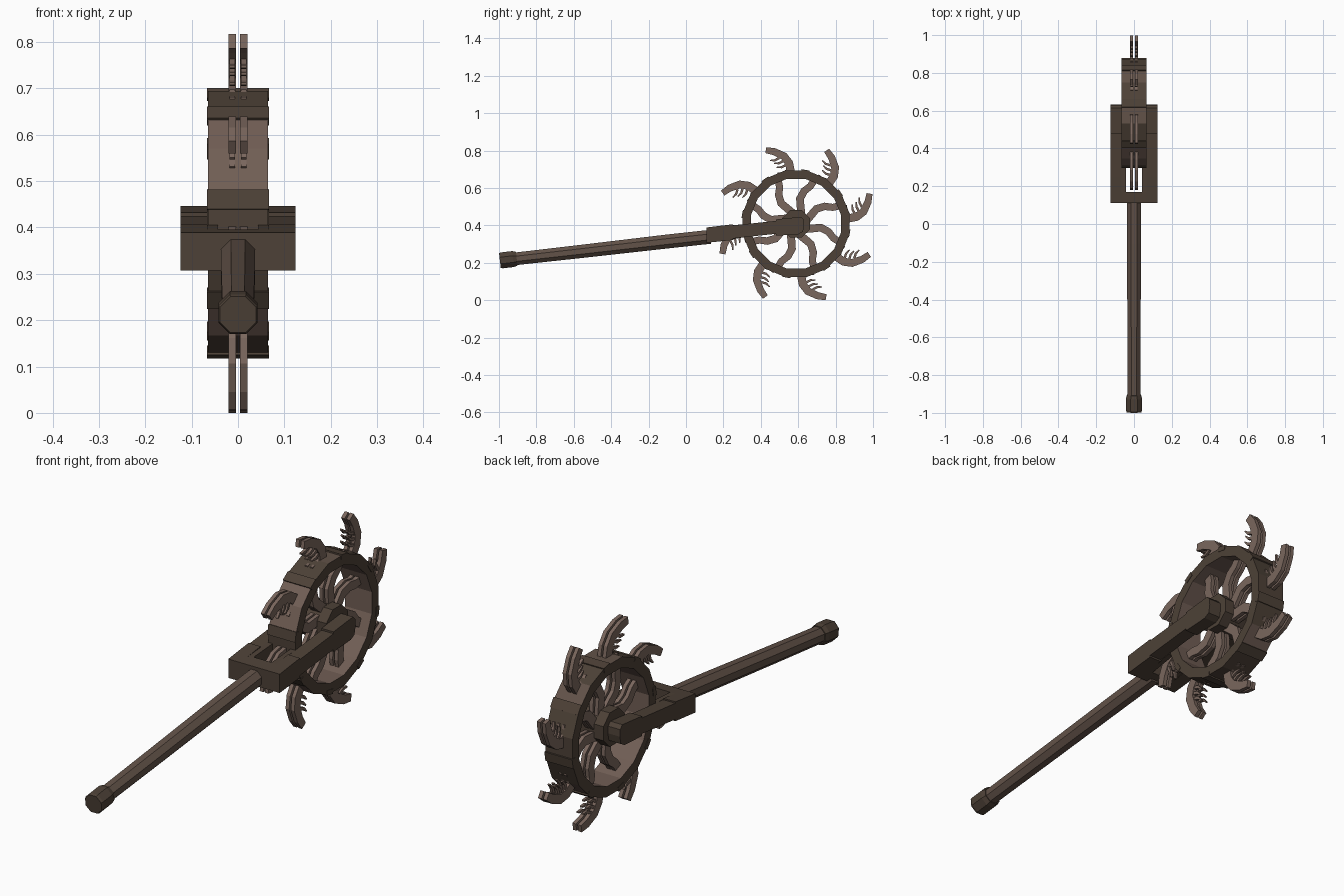
import bpy, bmesh, math
from mathutils import Vector

if "Cube" in bpy.data.objects:
    bpy.data.objects.remove(bpy.data.objects["Cube"])

CY, CZ = 0.588, 0.409          # wheel axle position
STEP = math.pi / 4             # eight-fold repeat


def material(name, rgb):
    m = bpy.data.materials.new(name)
    m.diffuse_color = (*rgb, 1)
    m.use_nodes = True
    m.node_tree.nodes["Principled BSDF"].inputs["Base Color"].default_value = m.diffuse_color
    return m


dark = material("dark wood", (0.075, 0.053, 0.038))
shaft_mat = material("shaft brown", (0.122, 0.084, 0.065))
rim_mat = material("rim brown", (0.165, 0.112, 0.090))
claw_mat = material("claw brown", (0.195, 0.135, 0.110))


def finish(name, bm, *mats):
    bmesh.ops.recalc_face_normals(bm, faces=bm.faces)
    me = bpy.data.meshes.new(name)
    bm.to_mesh(me)
    bm.free()
    for m in mats:
        me.materials.append(m)
    ob = bpy.data.objects.new(name, me)
    bpy.context.collection.objects.link(ob)
    return ob


def extrude(bm, pts, x0, x1):
    """Prism of a side outline (y, z) between x0 and x1."""
    a = [bm.verts.new((x0, y, z)) for y, z in pts]
    b = [bm.verts.new((x1, y, z)) for y, z in pts]
    n = len(pts)
    bm.faces.new(a)
    bm.faces.new(b[::-1])
    for i in range(n):
        j = (i + 1) % n
        bm.faces.new((a[i], b[i], b[j], a[j]))


def ribbon(path, widths):
    """Outline of a bent strip with a given width at each point."""
    p = [Vector(q) for q in path]
    left, right = [], []
    for i, q in enumerate(p):
        t = (p[min(i + 1, len(p) - 1)] - p[max(i - 1, 0)]).normalized()
        n = Vector((-t.y, t.x)) * widths[i] / 2
        left.append(q + n)
        right.append(q - n)
    return left + right[::-1]


def around(pts, k):
    """Turn a wheel-centred outline by k steps and move it to the axle."""
    c, s = math.cos(k * STEP), math.sin(k * STEP)
    return [(CY + y * c - z * s, CZ + y * s + z * c) for y, z in pts]


def polar(r, deg):
    a = math.radians(deg)
    return (r * math.cos(a), r * math.sin(a))


def twin_plates(bm, pts, inner=0.004, outer=0.021):
    for s in (-1, 1):
        extrude(bm, pts, s * inner, s * outer)


# Rim: sixteen-sided band, dark sides, lighter inside, mixed boards outside
bm = bmesh.new()
loops = []
for r, x in ((0.245, -0.065), (0.291, -0.065), (0.291, 0.065), (0.245, 0.065)):
    loops.append([bm.verts.new((x, CY + r * math.cos(i * STEP / 2 + STEP / 4),
                                CZ + r * math.sin(i * STEP / 2 + STEP / 4))) for i in range(16)])
for k in range(4):
    for i in range(16):
        j = (i + 1) % 16
        f = bm.faces.new((loops[k][i], loops[k][j], loops[(k + 1) % 4][j], loops[(k + 1) % 4][i]))
        if k == 3:
            f.material_index = 0
        elif k == 1:
            f.material_index = 0 if i in (5, 6, 9, 13) else (2 if i in (1, 3) else 1)
        else:
            f.material_index = 1
finish("wheel_rim", bm, rim_mat, dark, shaft_mat)

# Raised bands over the rim
bm = bmesh.new()
for k in range(8):
    plate = [Vector(p) for p in (polar(0.272, -14.5), polar(0.293, -14.5), polar(0.293, -6), polar(0.272, -6))]
    extrude(bm, around([(p.x, p.y) for p in plate], k), -0.067, 0.067)
finish("rim_bands", bm, dark)

# Hub
bm = bmesh.new()
extrude(bm, [(CY + y, CZ + z) for y, z in (polar(0.08, 22.5 + 45 * i) for i in range(8))],
        -0.066, 0.066)
finish("hub", bm, dark)

# Curved spokes, as twin plates
bm = bmesh.new()
spoke = ribbon([polar(0.05, 8), polar(0.095, 30), polar(0.135, 36), polar(0.18, 31),
                polar(0.215, 24), polar(0.26, 22)], [0.04, 0.042, 0.042, 0.04, 0.038, 0.038])
for k in range(8):
    twin_plates(bm, around(spoke, k))
finish("spokes", bm, claw_mat)

# Hooked claws outside the rim
bm = bmesh.new()
claw = ribbon([(0.155, 0.2), (0.178, 0.218), (0.203, 0.255), (0.21, 0.30), (0.19, 0.355), (0.164, 0.392)],
              [0.04, 0.044, 0.044, 0.042, 0.038, 0.032])
for k in range(8):
    twin_plates(bm, around(claw, k))
finish("claws", bm, claw_mat)

# Small bent barbs on the inner side of each claw
bm = bmesh.new()
for y, z in ((0.165, 0.235), (0.185, 0.26), (0.19, 0.285), (0.185, 0.312)):
    barb = ribbon([(y, z), (y - 0.026, z + 0.008), (y - 0.045, z + 0.026)], [0.013, 0.012, 0.006])
    for k in range(8):
        twin_plates(bm, around(barb, k), 0.006, 0.018)
finish("barbs", bm, claw_mat)

# Fork arms on both sides of the wheel, with blunt end blocks
bm = bmesh.new()
arm = [(0.11, 0.307), (0.25, 0.322), (0.25, 0.33), (0.48, 0.355), (0.48, 0.345), (0.60, 0.352),
       (0.625, 0.366), (0.632, 0.40), (0.630, 0.43), (0.615, 0.446), (0.48, 0.432),
       (0.48, 0.424), (0.25, 0.4), (0.25, 0.406), (0.11, 0.389)]
for s in (-1, 1):
    extrude(bm, arm, s * 0.066, s * 0.124)
finish("fork_arms", bm, dark)

# Fork bridge and the thick inner cheeks beside the slot
bm = bmesh.new()
extrude(bm, [(0.11, 0.307), (0.17, 0.3135), (0.17, 0.396), (0.11, 0.389)], -0.066, 0.066)
for s in (-1, 1):
    extrude(bm, [(0.17, 0.3135), (0.3, 0.335), (0.3, 0.405), (0.17, 0.396)], s * 0.043, s * 0.066)
finish("fork_bridge", bm, dark)


def bar(name, stations, mat):
    """Eight-sided bar through (y, z, radius) stations."""
    bm = bmesh.new()
    rings = []
    for y, z, r in stations:
        rings.append([bm.verts.new((p[0], y - 0.118 * p[1], z + p[1]))
                      for p in (polar(r, 22.5 + 45 * i) for i in range(8))])
    for a, b in zip(rings, rings[1:]):
        for i in range(8):
            j = (i + 1) % 8
            bm.faces.new((a[i], a[j], b[j], b[i]))
    bm.faces.new(rings[0])
    bm.faces.new(rings[-1])
    return finish(name, bm, mat)


# Long handle and its end cap
bar("handle", [(-0.95, 0.217, 0.036), (-0.55, 0.262, 0.038), (-0.1, 0.314, 0.040), (0.13, 0.339, 0.040)], shaft_mat)
bar("handle_cap", [(-0.995, 0.212, 0.042), (-0.985, 0.213, 0.046), (-0.925, 0.220, 0.046),
                   (-0.905, 0.222, 0.040)], dark)
